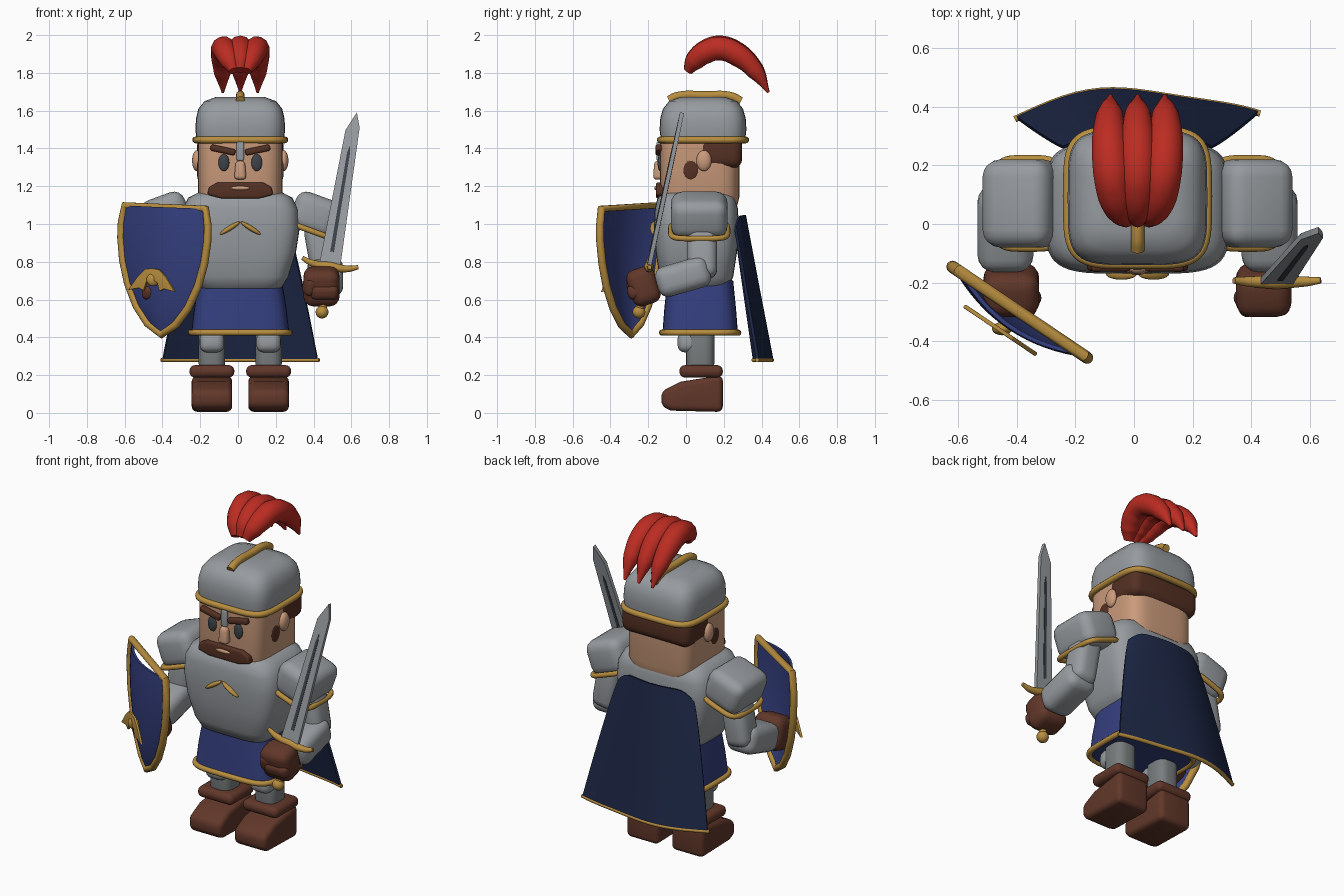
import bpy, bmesh, math
from mathutils import Matrix, Vector

if "Cube" in bpy.data.objects:
    bpy.data.objects.remove(bpy.data.objects["Cube"], do_unlink=True)

CX = 0.012  # body centre line
parts = []


def paint(name, r, g, b):
    m = bpy.data.materials.new(name)
    m.use_nodes = True
    m.diffuse_color = (r, g, b, 1)
    bsdf = m.node_tree.nodes["Principled BSDF"]
    bsdf.inputs["Base Color"].default_value = (r, g, b, 1)
    bsdf.inputs["Roughness"].default_value = 0.6
    return m


STEEL = paint("steel", .31, .33, .35)
DARK_STEEL = paint("dark_steel", .19, .205, .21)
GOLD = paint("gold", .48, .27, .05)
BLUE = paint("royal_blue", .035, .05, .21)
NAVY = paint("navy_cape", .012, .02, .06)
LEATHER = paint("brown_leather", .12, .038, .022)
HAIR = paint("brown_hair", .09, .03, .017)
RED = paint("plume_red", .5, .025, .016)
SKIN = paint("skin", .6, .33, .2)
SLATE = paint("dark_slate", .045, .055, .065)


def add(name, data, mat):
    ob = bpy.data.objects.new(name, data)
    bpy.context.collection.objects.link(ob)
    data.materials.append(mat)
    parts.append(ob)
    return ob


def add_bm(name, bm, mat, matrix=None, bevel=0):
    bmesh.ops.recalc_face_normals(bm, faces=bm.faces)
    me = bpy.data.meshes.new(name)
    bm.to_mesh(me)
    bm.free()
    ob = add(name, me, mat)
    if matrix:
        ob.matrix_world = matrix
    if bevel:
        mod = ob.modifiers.new("round", 'BEVEL')
        mod.width, mod.segments = bevel, 4
    return ob


def place(loc, rot=(0, 0, 0)):
    r = [Matrix.Rotation(math.radians(a), 4, ax) for a, ax in zip(rot, "XYZ")]
    return Matrix.Translation(loc) @ r[2] @ r[1] @ r[0]


def box(name, loc, size, mat, bevel, rot=(0, 0, 0), taper=1):
    bm = bmesh.new()
    bmesh.ops.create_cube(bm, size=1)
    for v in bm.verts:
        k = taper if v.co.z > 0 else 1
        v.co = (v.co.x * size[0] * k, v.co.y * size[1] * k, v.co.z * size[2])
    return add_bm(name, bm, mat, place(loc, rot), bevel)


def ball(name, loc, size, mat, rot=(0, 0, 0)):
    bm = bmesh.new()
    bmesh.ops.create_uvsphere(bm, u_segments=20, v_segments=12, radius=0.5)
    return add_bm(name, bm, mat, place(loc, rot) @ Matrix.Diagonal((*size, 1)))


def squircle(hx, hy, n=4.5, steps=48):
    def f(c):
        return math.copysign(abs(c) ** (2 / n), c)
    angles = [2 * math.pi * i / steps for i in range(steps)]
    return [(hx * f(math.cos(a)), hy * f(math.sin(a))) for a in angles]


def stack(name, rings, cy, mat):
    # rounded-square rings (z, half width, half depth) joined upwards
    bm = bmesh.new()
    loops = [[bm.verts.new((CX + x, cy + y, z)) for x, y in squircle(hx, hy)] for z, hx, hy in rings]
    for a, b in zip(loops, loops[1:]):
        for i in range(len(a)):
            j = (i + 1) % len(a)
            bm.faces.new((a[i], a[j], b[j], b[i]))
    bm.faces.new(loops[0])
    bm.faces.new(loops[-1])
    return add_bm(name, bm, mat)


def prism(name, pts, depth, mat, matrix, bevel=0):
    bm = bmesh.new()
    face = bm.faces.new([bm.verts.new((x, y, -depth / 2)) for x, y in pts])
    ext = bmesh.ops.extrude_face_region(bm, geom=[face])
    for v in ext["geom"]:
        if isinstance(v, bmesh.types.BMVert):
            v.co.z += depth
    return add_bm(name, bm, mat, matrix, bevel)


def tube(name, pts, r, mat, radii=None, closed=False, handle='AUTO', matrix=None):
    cu = bpy.data.curves.new(name, 'CURVE')
    cu.dimensions, cu.bevel_depth, cu.bevel_resolution = '3D', r, 4
    cu.use_fill_caps = True
    cu.resolution_u = 8 if handle == 'AUTO' else 1
    sp = cu.splines.new('BEZIER')
    sp.bezier_points.add(len(pts) - 1)
    for i, (bp, p) in enumerate(zip(sp.bezier_points, pts)):
        bp.co = p
        bp.handle_left_type = bp.handle_right_type = handle
        bp.radius = radii[i] if radii else 1
    sp.use_cyclic_u = closed
    ob = add(name, cu, mat)
    if matrix:
        ob.matrix_world = matrix
    return ob


def hoop(name, loc, hx, hy, r, mat, rot=(0, 0, 0)):
    tube(name, [(x, y, 0) for x, y in squircle(hx, hy)], r, mat,
         closed=True, handle='VECTOR', matrix=place(loc, rot))


def frame(x, y, n, loc):
    return Matrix.Translation(loc) @ Matrix((x, y, n)).transposed().to_4x4()


# torso, skirt, head and helmet
stack("breastplate", [(.645, .17, .13), (.662, .22, .17), (.72, .255, .195), (.85, .295, .215),
                      (.98, .315, .225), (1.08, .307, .22), (1.14, .275, .205), (1.168, .22, .17)], .055, STEEL)
stack("skirt", [(.42, .26, .2), (.55, .245, .19), (.7, .22, .175)], .075, BLUE)
hoop("skirt_trim", (CX, .075, .425), .262, .202, .016, GOLD)
stack("head", [(1.1, .21, .2), (1.14, .224, .21), (1.46, .224, .21)], .072, SKIN)
stack("helmet", [(1.44, .23, .222), (1.5, .238, .23), (1.56, .234, .226), (1.61, .222, .212),
                 (1.65, .19, .18), (1.672, .13, .12)], .09, STEEL)
hoop("helmet_trim", (CX, .09, 1.445), .236, .226, .018, GOLD)
tube("helmet_ridge", [(CX, -.09, 1.655), (CX, -.05, 1.675), (CX, .1, 1.68), (CX, .24, 1.675), (CX, .29, 1.65)],
     .023, GOLD)

# hair and face
box("back_hair", (CX, .18, 1.38), (.458, .235, .17), HAIR, .05)
box("nose", (CX, -.145, 1.285), (.065, .06, .1), SKIN, .02, taper=.75)
box("nose_guard", (CX, -.145, 1.385), (.038, .022, .1), STEEL, .008)
prism("moustache", [(-.175, .0), (-.165, .04), (-.12, .065), (.12, .065), (.165, .04), (.175, .0), (.1, -.02), (-.1, -.02)],
      .045, HAIR, frame((1, 0, 0), (0, 0, 1), (0, -1, 0), (CX, -.137, 1.155)), .012)
ball("mouth", (CX, -.158, 1.19), (.1, .02, .022), SKIN)
for s, side in ((1, "left"), (-1, "right")):
    ball(side + "_eye", (CX + s * .087, -.138, 1.325), (.058, .025, .09), SLATE)
    box(side + "_eyebrow", (CX + s * .092, -.145, 1.392), (.135, .035, .034), HAIR, .012, (0, -s * 12, 0))
    ball(side + "_ear", (CX + s * .23, .095, 1.335), (.05, .08, .11), SKIN)
    ball(side + "_sideburn", (CX + s * .222, .025, 1.285), (.016, .08, .1), HAIR)
    ball(side + "_chest_mark", (CX + s * .055, -.17, .978), (.125, .04, .026), GOLD, (0, s * 32, 0))

    # legs and boots
    x = CX + s * .15
    box(side + "_leg", (x, .075, .34), (.14, .15, .26), DARK_STEEL, .05)
    box(side + "_knee", (x, .01, .375), (.13, .11, .11), STEEL, .04)
    prism(side + "_boot", [(.195, .005), (-.08, .012), (-.13, .035), (-.13, .115), (-.03, .165), (.195, .2)],
          .215, LEATHER, frame((0, 1, 0), (0, 0, 1), (1, 0, 0), (x, 0, 0)), .03)
    box(side + "_boot_cuff", (x, .08, .22), (.238, .23, .066), LEATHER, .03)

    # arms and gloves
    tilt = (0, s * 20, 0)
    box(side + "_shoulder_pad", (CX + s * .395, .07, 1.05), (.245, .3, .205), STEEL, .06, tilt)
    lower = place((CX + s * .395, .07, 1.05), tilt) @ Vector((s * .01, 0, -.088))
    hoop(side + "_shoulder_trim", lower, .12, .15, .015, GOLD, tilt)
    box(side + "_upper_arm", (CX + s * .43, .085, .86), (.15, .16, .3), STEEL, .05, (0, -s * 10, 0))
    box(side + "_forearm", (CX + s * .45, -.015, .72), (.19, .29, .165), STEEL, .055, (16, 0, 0))
    box(side + "_glove", (CX + s * .43, -.225, .67), (.19, .155, .2), LEATHER, .05, (18, 0, 0))
    box(side + "_thumb", (CX + s * .375, -.265, .67), (.08, .09, .1), LEATHER, .03, (18, 0, s * 25))
    box(side + "_fingers", (CX + s * .445, -.275, .64), (.15, .07, .08), LEATHER, .03, (18, 0, 0))

# plume: three tapering feathers
for off, name in ((0, "middle"), (1, "left"), (-1, "right")):
    path = [(.01, 1.815, .035), (.045, 1.865, .055), (.1, 1.91, .075), (.18, 1.933, .088),
            (.28, 1.895, .095), (.37, 1.81, .095), (.437, 1.7, .092)]
    tube(name + "_feather", [(CX + off * dx, y, z - abs(off) * .004) for y, z, dx in path], .065, RED,
         [.4, .8, .95, 1, .95, .72, .1])


# cape: flared, gently waved sheet
def cape_point(u, t):
    corner = .06 * max(0, abs(u) - .6) ** 2 / .16 * (1 - t)
    half = .25 + .16 * t ** .85
    y = .31 + .14 * t - (.05 + .03 * t) * u * u - .012 * t * math.sin(4 * u)
    return (CX + u * half, y, 1.045 - corner - .765 * t)


COLS, ROWS = 20, 12
bm = bmesh.new()
grid = [[bm.verts.new(cape_point(2 * i / COLS - 1, j / ROWS)) for i in range(COLS + 1)] for j in range(ROWS + 1)]
for a, b in zip(grid, grid[1:]):
    for i in range(COLS):
        bm.faces.new((a[i], a[i + 1], b[i + 1], b[i]))
cape = add_bm("cape", bm, NAVY)
solid = cape.modifiers.new("thickness", 'SOLIDIFY')
solid.thickness, solid.offset = .016, 0
tube("cape_hem", [cape_point(2.04 * i / COLS - 1.02, 1) for i in range(COLS + 1)], .011, GOLD, handle='VECTOR')

# sword, built along its own axis from the guard upwards
up = Vector((.135, .175, .81)).normalized()
across = Vector((up.z, 0, -up.x)).normalized()
sword = frame(across, up, across.cross(up), (.485, -.197, .775))
prism("sword_blade", [(-.056, 0), (.056, 0), (.036, .765), (.008, .845), (-.036, .74)], .022, STEEL, sword)
prism("sword_groove", [(-.01, .08), (.01, .08), (.008, .62), (0, .66), (-.008, .62)], .027, SLATE, sword)
tube("sword_guard", [(-.15, .022, 0), (-.1, .004, 0), (0, 0, 0), (.1, .004, 0), (.15, .022, 0)], .022, GOLD,
     [.5, .8, 1.15, .8, .5], matrix=sword)
tube("sword_grip", [(0, 0, 0), (0, -.25, 0)], .022, GOLD, matrix=sword)
ball("sword_pommel", sword @ Vector((0, -.25, 0)), (.068, .068, .068), GOLD)

# shield: straight frame around a bulging panel
side_pts = [(.258, 1.09), (.275, 1.0), (.276, .92), (.26, .8), (.225, .68), (.165, .56), (.09, .47), (0, .415)]
u_axis = Vector((.83, -.56, 0)).normalized()
z_axis = Vector((0, 0, 1))
shield = (frame(u_axis, z_axis, u_axis.cross(z_axis), (-.395, -.297, 0))
          @ Matrix.Translation((0, .75, 0)) @ Matrix.Rotation(math.radians(-2), 4, 'Z') @ Matrix.Translation((0, -.75, 0)))
outline = [(-w, z, 0) for w, z in side_pts] + [(w, z, 0) for w, z in side_pts[-2::-1]]
tube("shield_frame", outline, .021, GOLD, closed=True, handle='VECTOR', matrix=shield)
bm = bmesh.new()
rows = []
for w, z in side_pts:
    w = max(w, .012)
    us = [i / 8 - 1 for i in range(17)]
    rows.append([bm.verts.new((u * w, z, .07 * (1 - u * u) * w / .276)) for u in us])
for a, b in zip(rows, rows[1:]):
    for i in range(16):
        bm.faces.new((a[i], b[i], b[i + 1], a[i + 1]))
panel = add_bm("shield_panel", bm, BLUE, shield)
panel.modifiers.new("thickness", 'SOLIDIFY').thickness = .014

# winged shield emblem
wing = [(0, .765), (.045, .76), (.09, .72), (.15, .645), (.08, .658), (.05, .645), (.035, .69), (0, .705)]
emblem = wing + [(-u, z) for u, z in wing[-2:0:-1]]
prism("shield_emblem", emblem, .014, GOLD, shield @ Matrix.Translation((-.01, 0, .088)), .003)
ball("emblem_boss", shield @ Vector((-.01, .705, .08)), (.07, .045, .07), GOLD)

# bake the modifiers and curves, then smooth
bpy.ops.object.select_all(action='DESELECT')
for ob in parts:
    ob.select_set(True)
bpy.context.view_layer.objects.active = parts[0]
bpy.ops.object.convert(target='MESH')
bpy.ops.object.shade_smooth_by_angle(angle=math.radians(50))
